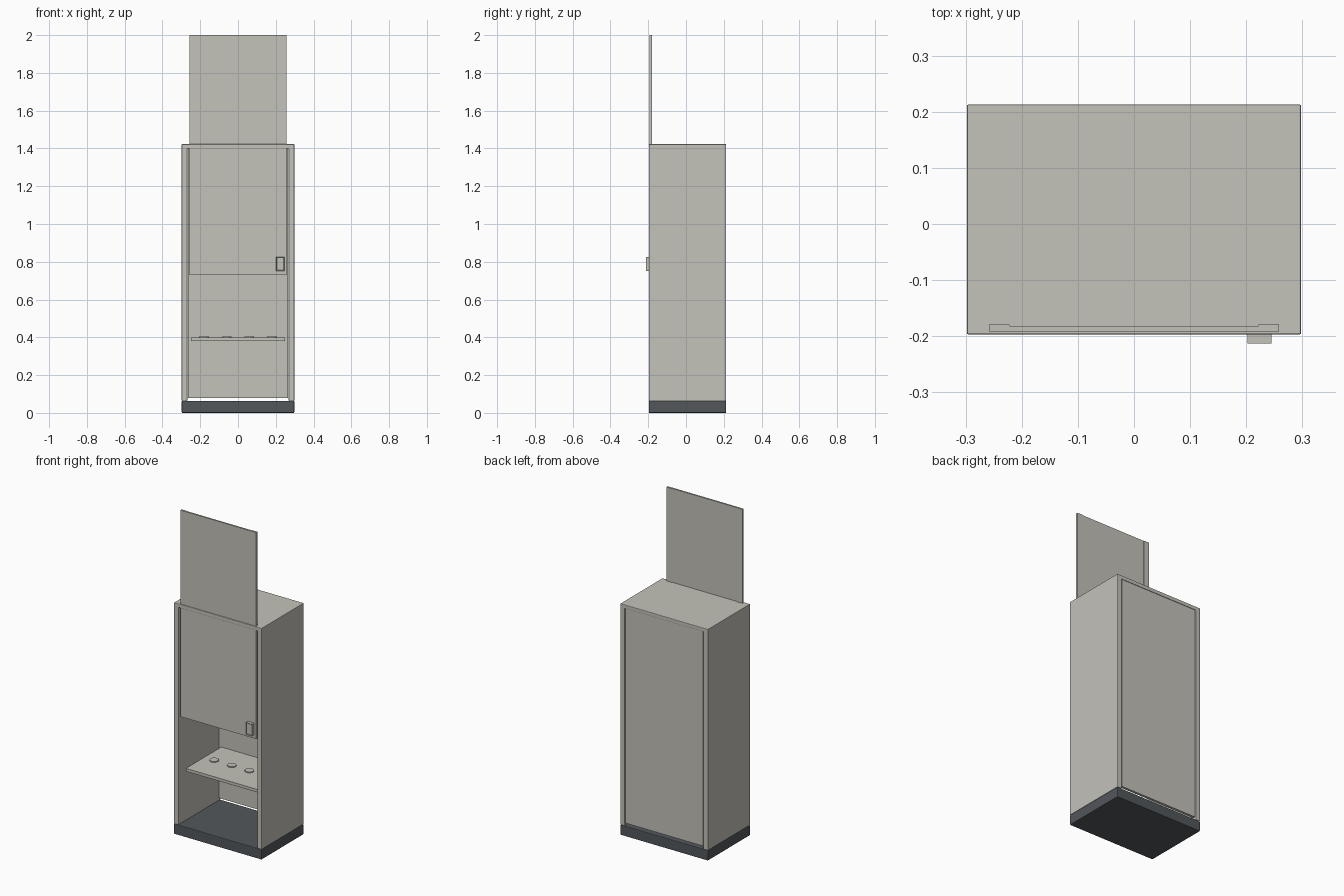
import bpy
import bmesh
from mathutils import Matrix, Vector

default = bpy.data.objects.get("Cube")
if default:
    bpy.data.objects.remove(default, do_unlink=True)


def material(name, rgb):
    mat = bpy.data.materials.new(name)
    mat.use_nodes = True
    colour = (*rgb, 1.0)
    mat.diffuse_color = colour
    mat.node_tree.nodes["Principled BSDF"].inputs["Base Color"].default_value = colour
    return mat


STONE = material("warm light grey", (0.55, 0.54, 0.49))
SLATE = material("dark slate grey", (0.085, 0.096, 0.105))


def finish(name, bm, mat, bevel=0.0):
    bmesh.ops.recalc_face_normals(bm, faces=bm.faces)
    mesh = bpy.data.meshes.new(name)
    bm.to_mesh(mesh)
    bm.free()
    mesh.materials.append(mat)
    obj = bpy.data.objects.new(name, mesh)
    bpy.context.collection.objects.link(obj)
    if bevel:
        mod = obj.modifiers.new("soft edges", 'BEVEL')
        mod.width = bevel
        mod.segments = 2
        mod.limit_method = 'ANGLE'
    return obj


def box_mesh(x, y, z):
    bm = bmesh.new()
    centre = [(a + b) / 2 for a, b in (x, y, z)]
    size = [b - a for a, b in (x, y, z)]
    bmesh.ops.create_cube(bm, size=1, matrix=Matrix.Translation(centre) @ Matrix.Diagonal((*size, 1)))
    return bm


def box(name, x, y, z, mat=STONE, bevel=0.0):
    return finish(name, box_mesh(x, y, z), mat, bevel)


FRONT, BACK, HALF, INNER = -0.197, 0.213, 0.298, 0.268
BASE_TOP, ROOF_UNDER, ROOF = 0.063, 1.40, 1.423

# Dark plinth, whose top is the floor of the cabinet
box("plinth", (-HALF, HALF), (FRONT, BACK), (0, BASE_TOP), SLATE, 0.004)

# Side walls and roof as one arch-shaped section run from front to back
bm = bmesh.new()
half_arch = [(HALF, BASE_TOP), (HALF, ROOF), (INNER, ROOF_UNDER), (INNER, BASE_TOP)]
outer = [(HALF, BASE_TOP), (HALF, ROOF), (-HALF, ROOF), (-HALF, BASE_TOP)]
inner = [(-INNER, BASE_TOP), (-INNER, ROOF_UNDER), (INNER, ROOF_UNDER), (INNER, BASE_TOP)]
section = bm.faces.new([bm.verts.new((x, FRONT, z)) for x, z in outer + inner])
solid = bmesh.ops.extrude_face_region(bm, geom=[section])["geom"]
bmesh.ops.translate(bm, vec=Vector((0, BACK - FRONT, 0)),
                    verts=[v for v in solid if isinstance(v, bmesh.types.BMVert)])
finish("cabinet_shell", bm, STONE, 0.003)

# Back panel, slightly inset, stopping short of the plinth
box("back_panel", (-0.264, 0.264), (0.194, 0.21), (0.08, ROOF_UNDER))

# Shelf with four low round pads
box("shelf", (-0.25, 0.25), (-0.15, 0.194), (0.38, 0.398))
for i in range(4):
    bm = bmesh.new()
    bmesh.ops.create_cone(bm, cap_ends=True, segments=24, radius1=0.026, radius2=0.026, depth=0.006,
                          matrix=Matrix.Translation((-0.18 + 0.12 * i, 0.025, 0.401)))
    finish(f"shelf_pad_{i + 1}", bm, STONE)

# Raised sliding door with thicker edge stiles
DOOR_Z = (0.73, 2.0)
box("door_panel", (-0.222, 0.222), (-0.192, -0.182), DOOR_Z)
for side, x in (("left", (0.222, 0.258)), ("right", (-0.258, -0.222))):
    box(f"door_stile_{side}", x, (-0.192, -0.179), DOOR_Z)

# Door handle with a shallow recess in its front
bm = box_mesh((0.202, 0.245), (-0.213, -0.192), (0.752, 0.825))
bm.normal_update()
face = min(bm.faces, key=lambda f: f.calc_center_median().y)
bmesh.ops.inset_region(bm, faces=[face], thickness=0.005, depth=-0.003)
finish("door_handle", bm, STONE)
